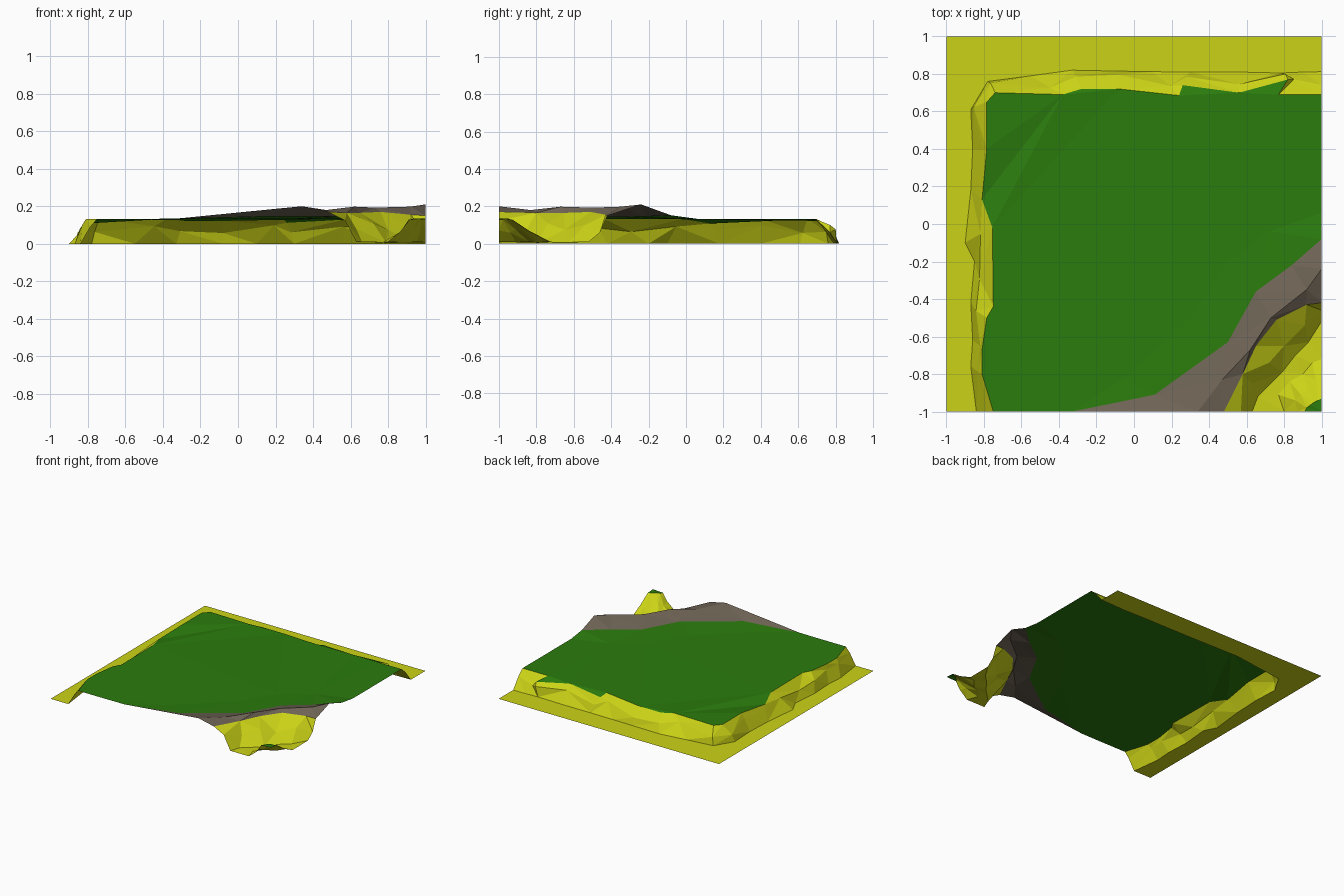
import bpy, bmesh, random
from mathutils import Vector

if "Cube" in bpy.data.objects:
    bpy.data.objects.remove(bpy.data.objects["Cube"])
random.seed(4)


def material(name, rgb):
    m = bpy.data.materials.new(name)
    m.diffuse_color = (*rgb, 1)
    m.use_nodes = True
    m.node_tree.nodes["Principled BSDF"].inputs["Base Color"].default_value = m.diffuse_color
    return m


SAND = material("sand", (0.60, 0.65, 0.008))
GRASS = material("grass", (0.024, 0.20, 0.004))
ROCK = material("rock", (0.155, 0.125, 0.09))


def build(name, mat, strips=(), polygons=()):
    """Flat-shaded sheet: strips join equal-length lines, polygons are filled."""
    bm = bmesh.new()
    for lines in strips:
        rows = [[bm.verts.new(p) for p in line] for line in lines]
        for a, b in zip(rows, rows[1:]):
            for i in range(len(a) - 1):
                bm.faces.new((a[i], a[i + 1], b[i + 1], b[i]))
    for poly in polygons:
        bm.faces.new([bm.verts.new(p) for p in poly])
    bmesh.ops.remove_doubles(bm, verts=bm.verts, dist=1e-4)
    bmesh.ops.triangulate(bm, faces=bm.faces, quad_method='SHORT_EDGE')
    bm.normal_update()
    for f in bm.faces:
        if f.normal.z < 0:
            f.normal_flip()
    me = bpy.data.meshes.new(name)
    bm.to_mesh(me)
    bm.free()
    me.materials.append(mat)
    ob = bpy.data.objects.new(name, me)
    bpy.context.collection.objects.link(ob)
    return ob


H = 0.133
# cliff rim and foot, running up the left side then along the back
rim = [(-.75, -1, H), (-.81, -.8, H), (-.81, -.67, H), (-.785, -.5, H),
       (-.75, -.44, H), (-.755, -.02, H), (-.81, .13, .108), (-.785, .4, H),
       (-.785, .65, H), (-.74, .70, H), (-.38, .69, H), (-.28, .72, .122),
       (-.08, .72, .122), (.24, .685, H), (.26, .74, .112), (.56, .70, .128),
       (.82, .77, .1), (.77, .69, H), (1, .69, H)]
foot = [(-.84, -1), (-.87, -.76), (-.86, -.62), (-.87, -.42), (-.85, -.2),
        (-.90, -.1), (-.87, .18), (-.86, .4), (-.87, .61), (-.78, .76),
        (-.55, .79), (-.33, .82), (-.08, .815), (.1, .812), (.3, .81),
        (.56, .81), (.78, .805), (.9, .81), (1, .812)]
foot = [(x, y, 0) for x, y in foot]
middle = []
for i, (t, f) in enumerate(zip(rim, foot)):
    p = Vector(t).lerp(Vector(f), 0.5 + random.uniform(-.18, .18))
    p.z += 0.012
    if 0 < i < len(rim) - 1:
        k = random.uniform(-.012, .02)
        p += Vector((-k, 0, 0)) if i < 9 else Vector((0, k, 0))
    middle.append(p)

# ridge lines across the front right corner, from the front edge to the right edge
level = [(x, y, H) for x, y in
         [(-.5, -1), (-.05, -.82), (.3, -.5), (.5, -.2), (.72, -.04), (1, .06)]]
grass_edge = [(-.33, -1, .134), (.11, -.91, .145), (.5, -.63, .145),
              (.65, -.36, .143), (.84, -.22, .146), (1, -.08, .152)]
crest = [(.34, -1, .2), (.47, -.83, .18), (.62, -.67, .198),
         (.73, -.5, .193), (.92, -.35, .198), (1, -.24, .21)]
rock_edge = [(.48, -1, .17), (.58, -.8, .165), (.65, -.65, .165),
             (.76, -.51, .17), (.92, -.43, .155), (1, -.42, .15)]
ledge = [(.57, -1, .125), (.63, -.85, .08), (.72, -.74, .11),
         (.8, -.65, .075), (.91, -.54, .10), (1, -.46, .06)]
valley_near = [(.63, -1, .01), (.66, -.92, .012), (.79, -.79, .005),
               (.86, -.70, .01), (.93, -.63, .006), (1, -.52, .01)]
valley_far = [(.80, -1, .01), (.77, -.91, .008), (.83, -.84, .01),
              (.9, -.8, .006), (.95, -.74, .01), (1, -.72, .008)]
knoll_mid = [(.87, -1, .07), (.86, -.94, .06), (.89, -.91, .075),
             (.93, -.88, .07), (.97, -.83, .06), (1, -.84, .07)]
knoll_top = [(.91, -1, .13), (.92, -.98, .13), (.94, -.965, .135),
             (.96, -.95, .135), (.98, -.94, .13), (1, -.93, .13)]

# grass plateau with its rise to the ridge
build("grass_plateau", GRASS, [(level, grass_edge)],
      [rim + level[::-1]])
# rock band over the ridge crest
build("rock_ridge", ROCK, [(grass_edge, crest, rock_edge)])
# sandy hollow below the ridge, rising again to the corner
build("sand_hollow", SAND,
      [(rock_edge, ledge, valley_near, valley_far, knoll_mid, knoll_top)])
# small grass top at the corner
build("corner_grass", GRASS, polygons=[knoll_top + [(1, -1, .135)]])
# sandy cliff around the left and back
build("sand_cliff", SAND, [(rim, middle, foot)])
# flat ground around the cliff
build("flat_ground", SAND, polygons=[foot + [(1, 1, 0), (-1, 1, 0), (-1, -1, 0)]])
